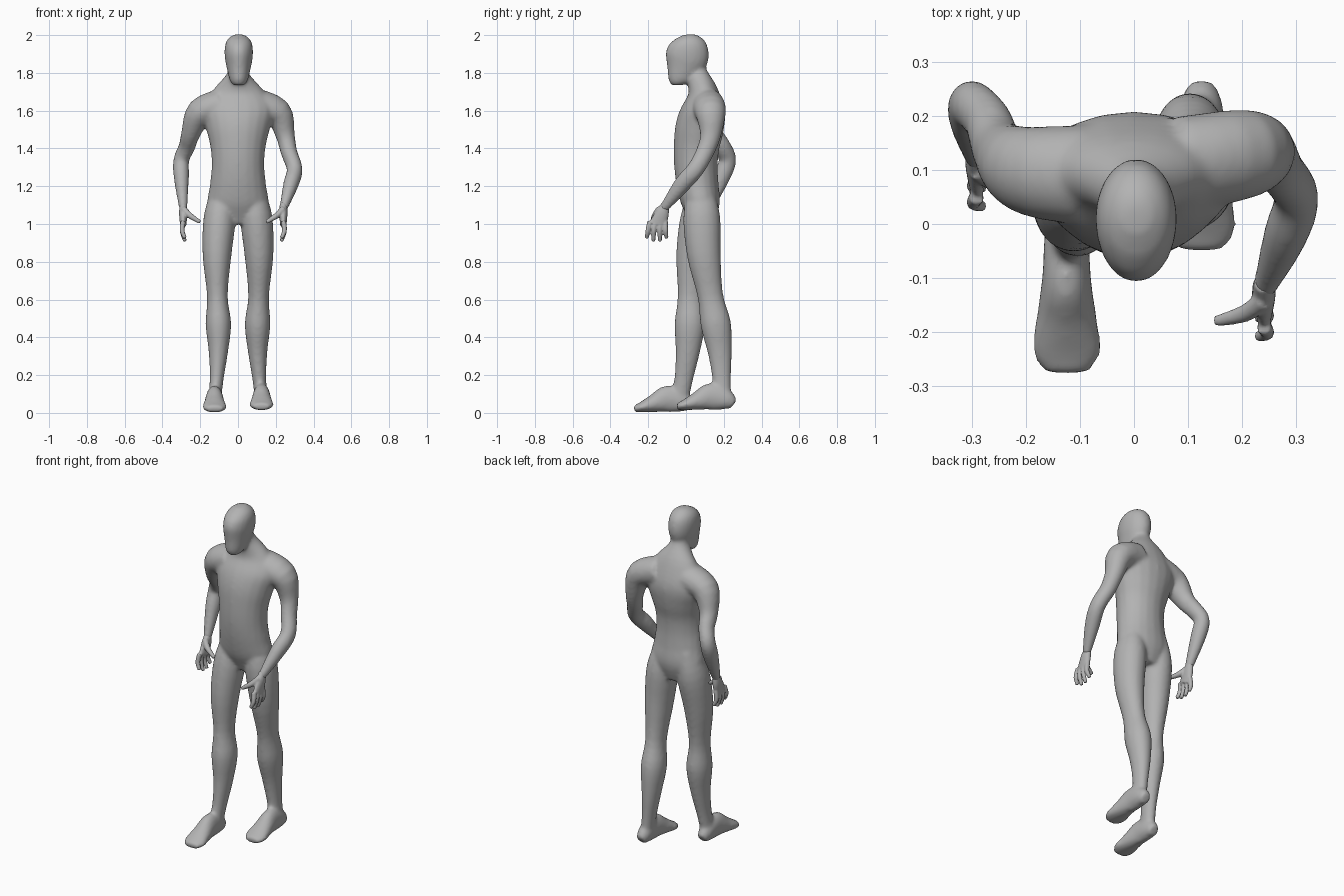
import bpy, bmesh
from math import sin, cos, pi
from mathutils import Vector

if "Cube" in bpy.data.objects:
    bpy.data.objects.remove(bpy.data.objects["Cube"])

grey = (.45, .45, .45, 1)
skin = bpy.data.materials.new("matte_grey")
skin.use_nodes = True
skin.diffuse_color = grey
skin.node_tree.nodes["Principled BSDF"].inputs["Base Color"].default_value = grey


def spline(rows, steps=4):
    """Smooth curve passing through every row, tangents taken from the neighbours."""
    padded = [rows[0], *rows, rows[-1]]
    curve = []
    for before, start, end, after in zip(padded, padded[1:], padded[2:], padded[3:]):
        leave, arrive = (end - before) / 2, (after - start) / 2
        for step in range(steps):
            t = step / steps
            ease = t * t * (3 - 2 * t)
            curve.append(start.lerp(end, ease) + leave * t * (1 - t) ** 2
                         - arrive * t * t * (1 - t))
    return curve + [rows[-1]]


def loft(bm, centres, widths, depths, sides=20):
    """Skin elliptical rings set square to a path."""
    path = spline([Vector(centre) for centre in centres])
    sizes = spline([Vector(size) for size in zip(widths, depths)])
    rings = []
    for index, (centre, size) in enumerate(zip(path, sizes)):
        ahead, behind = path[min(index + 1, len(path) - 1)], path[max(index - 1, 0)]
        along = (ahead - behind).normalized()
        across = Vector((1, 0, 0))
        across = (across - along * across.dot(along)).normalized()
        outward = along.cross(across)
        ring = []
        for side in range(sides):
            angle = 2 * pi * side / sides
            ring.append(bm.verts.new(centre + across * size.x * cos(angle)
                                     + outward * size.y * sin(angle)))
        rings.append(ring)
    for lower, upper in zip(rings, rings[1:]):
        for side in range(sides):
            bm.faces.new((lower[side - 1], lower[side], upper[side], upper[side - 1]))
    bm.faces.new(rings[0][::-1])
    bm.faces.new(rings[-1])


def finish(bm, name, voxel, rounds):
    """Fuse the overlapping shells into one smooth skin."""
    bmesh.ops.recalc_face_normals(bm, faces=bm.faces)
    mesh = bpy.data.meshes.new(name)
    bm.to_mesh(mesh)
    bm.free()
    mesh.materials.append(skin)
    part = bpy.data.objects.new(name, mesh)
    bpy.context.collection.objects.link(part)
    fuse = part.modifiers.new("fuse", "REMESH")
    fuse.mode = "VOXEL"
    fuse.voxel_size = voxel
    fuse.use_smooth_shade = True
    relax = part.modifiers.new("relax", "SMOOTH")
    relax.iterations = rounds


def add_torso(bm):
    """Evenly spaced rings from crotch to the top of the neck."""
    widths = (.09, .16, .15, .14, .145, .168, .19, .14, .056, .05)
    depths = (.06, .1, .11, .115, .12, .128, .118, .08, .058, .055)
    spine = (.085, .08, .063, .053, .055, .07, .09, .09, .055, .035)
    centres = [(0, arch, 1 + index / 10) for index, arch in enumerate(spine)]
    loft(bm, centres, widths, depths)


def add_head(bm):
    """Narrow chin set forward, widening to a rounded skull."""
    heights = (1.735, 1.76, 1.82, 1.88, 1.94, 1.98, 2.003)
    widths = (.03, .047, .062, .074, .074, .058, .025)
    depths = (.032, .06, .094, .115, .105, .075, .03)
    lean = (-.04, -.038, -.014, .004, .012, .012, .01)
    centres = [(.004, shift, height) for shift, height in zip(lean, heights)]
    loft(bm, centres, widths, depths)


def add_leg(bm, side):
    """Leg and foot; the lower the ring, the further the stride carries it."""
    heights = (1.2, 1.05, .84, .62, .47, .32, .18, .06)
    widths = (.045, .084, .077, .055, .068, .051, .037, .035)
    centres = []
    for height in heights:
        bow = -.014 * sin(2 * pi * (height - .58))
        stride = .12 * side * (1 - height / 1.1)
        centres.append((side * (.125 - .03 * height - .8 * bow), .08 + bow + stride, height))
    loft(bm, centres, widths, [width + .013 for width in widths])

    # Foot resting on its sole, from heel to toes
    ankle_x, ankle_y, _ = centres[-1]
    reach = (.06, .02, -.06, -.13, -.2, -.24)
    widths = (.028, .041, .045, .055, .065, .042)
    halves = (.03, .055, .072, .05, .028, .018)
    lift = .014 if side > 0 else .002
    sole = [(ankle_x, ankle_y + step, half + lift) for step, half in zip(reach, halves)]
    loft(bm, sole, widths, halves)


def add_arm(bm, joints):
    """Shoulder, upper arm, elbow, forearm and wrist share one set of girths."""
    girths = (.085, .075, .051, .044, .042, .041, .022)
    loft(bm, joints, girths, [girth * 1.1 for girth in girths])


def add_hand(name, wrist, inward):
    """Palm, four hanging fingers and a thumb pointing inward."""
    bm = bmesh.new()
    wrist = Vector(wrist)

    def from_wrist(*offsets):
        return [wrist + Vector(offset) for offset in offsets]

    loft(bm, from_wrist((0, .012, .03), (0, -.005, -.02), (0, -.03, -.085)),
         (.018, .022, .017), (.018, .036, .046))
    for finger in range(4):
        spread = .027 * (finger - 1.5)
        tip = -.172 if finger in (1, 2) else -.155
        taper = (.014, .013, .01)
        loft(bm, from_wrist((0, spread - .03, -.065), (-.006 * inward, spread * 1.15 - .035, -.115),
                            (.01 * inward, spread * 1.3 - .035, tip)), taper, taper)
    taper = (.018, .016, .01)
    loft(bm, from_wrist((0, -.02, 0), (.035 * inward, -.045, -.035),
                        (.09 * inward, -.06, -.07)), taper, taper)
    finish(bm, name, .005, 3)


# Body in mid stride: right leg and left arm forward
body = bmesh.new()
add_torso(body)
add_head(body)
for side in (-1, 1):
    add_leg(body, side)
right_arm = [(-.09, .09, 1.63), (-.2, .1, 1.59), (-.25, .14, 1.48), (-.27, .19, 1.41),
             (-.3, .22, 1.34), (-.3, .19, 1.25), (-.29, .12, 1.08)]
left_arm = [(.09, .11, 1.63), (.21, .13, 1.59), (.25, .13, 1.47), (.27, .1, 1.38),
            (.3, .05, 1.29), (.28, -.02, 1.21), (.24, -.12, 1.08)]
add_arm(body, right_arm)
add_arm(body, left_arm)
finish(body, "body", .009, 12)

add_hand("right_hand", right_arm[-1], 1)
add_hand("left_hand", left_arm[-1], -1)
